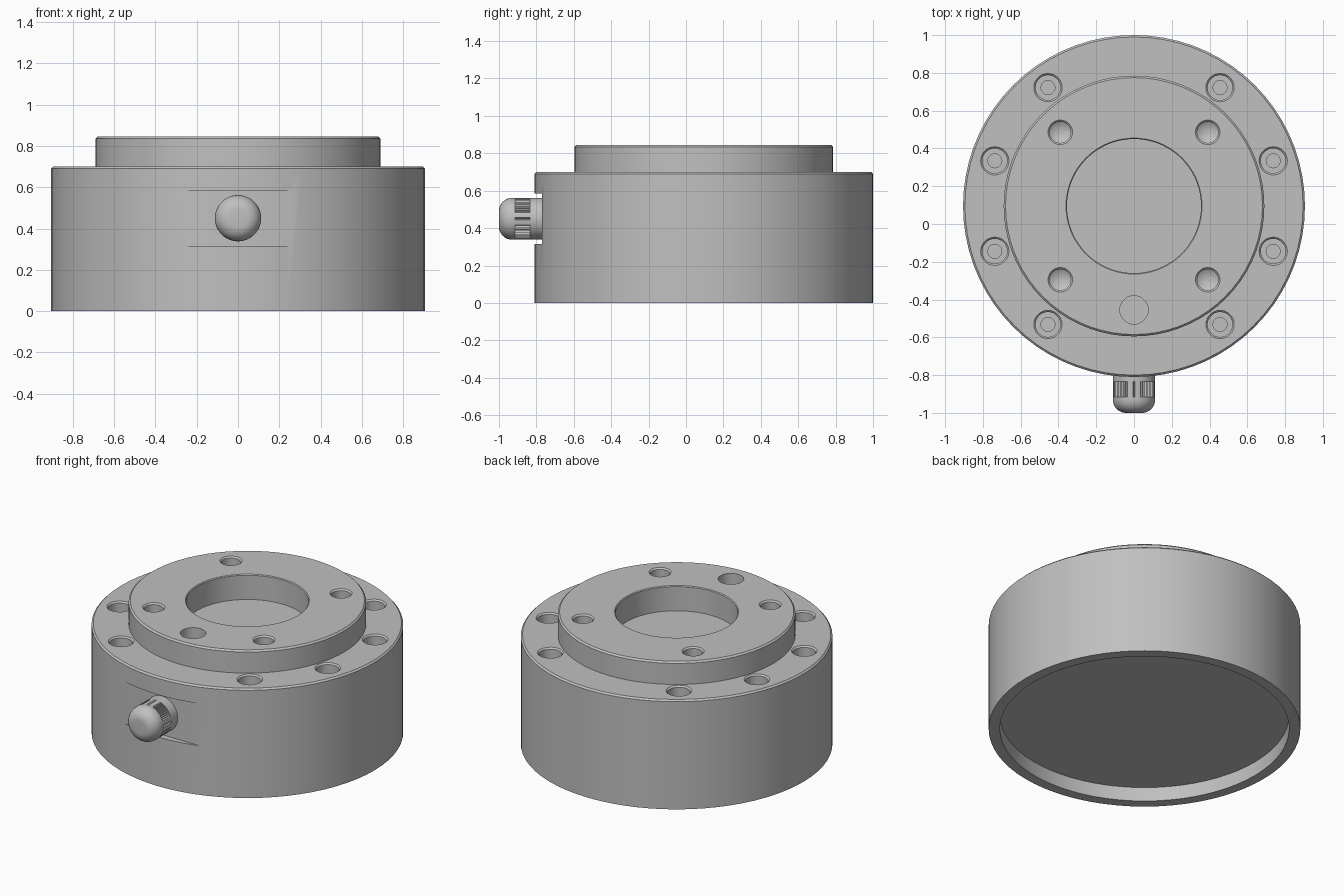
import bpy, bmesh, math
from mathutils import Matrix, Vector

if "Cube" in bpy.data.objects:
    bpy.data.objects.remove(bpy.data.objects["Cube"])

CY = 0.095          # axis of the round body
TOP, STEP = 0.845, 0.70

metal = bpy.data.materials.new("light_grey_metal")
metal.diffuse_color = (0.527, 0.527, 0.527, 1)
metal.use_nodes = True
metal.node_tree.nodes["Principled BSDF"].inputs["Base Color"].default_value = metal.diffuse_color


def lathe(bm, profile, matrix, sides):
    """Revolve (radius, height) points about z, then place with matrix."""
    rings = []
    for r, z in profile:
        if r < 1e-6:
            rings.append([bm.verts.new(matrix @ Vector((0, 0, z)))] * sides)
        else:
            rings.append([bm.verts.new(matrix @ Vector((
                r * math.cos(2 * math.pi * i / sides),
                r * math.sin(2 * math.pi * i / sides), z))) for i in range(sides)])
    for a, b in zip(rings, rings[1:]):
        for i in range(sides):
            j = (i + 1) % sides
            bm.faces.new(dict.fromkeys((a[i], a[j], b[j], b[i])))


def finish(bm, name):
    bmesh.ops.recalc_face_normals(bm, faces=bm.faces)
    mesh = bpy.data.meshes.new(name)
    bm.to_mesh(mesh)
    bm.free()
    mesh.materials.append(metal)
    obj = bpy.data.objects.new(name, mesh)
    bpy.context.collection.objects.link(obj)
    return obj


def smooth(obj):
    bpy.ops.object.select_all(action='DESELECT')
    obj.select_set(True)
    bpy.context.view_layer.objects.active = obj
    bpy.ops.object.shade_smooth_by_angle(angle=math.radians(30))


# Stepped round housing with bore on top and shallow recess below
c = 0.01
bm = bmesh.new()
lathe(bm, [(0, 0.09), (0.84, 0.09), (0.84, 0), (0.905, 0),
           (0.905, STEP - c), (0.905 - c, STEP), (0.69, STEP),
           (0.69, TOP - c), (0.69 - c, TOP), (0.36, TOP),
           (0.355, TOP - 0.005), (0.355, 0.685), (0, 0.685)],
      Matrix.Translation((0, CY, 0)), 72)
housing = finish(bm, "housing")


# Hole cutters: profile heights are relative to the drilled face
def drill(bm, profile, radius, degrees, face_z):
    a = math.radians(degrees)
    lathe(bm, profile, Matrix.Translation(
        (radius * math.cos(a), CY + radius * math.sin(a), face_z)), 28)


bm = bmesh.new()
for deg in (18, 54, 126, 162, 198, 234, 306, 342):      # counterbored screw holes
    drill(bm, [(0, 0.02), (0.075, 0.02), (0.075, 0), (0.066, -0.009), (0.066, -0.12),
               (0.037, -0.12), (0.037, -0.25), (0, -0.25)], 0.775, deg, STEP)
for deg in (45, 135, 225, 315):                          # drilled holes, conical ends
    drill(bm, [(0, 0.02), (0.065, 0.02), (0.065, 0), (0.056, -0.009),
               (0.056, -0.2), (0, -0.235)], 0.552, deg, TOP)
drill(bm, [(0, 0.02), (0.075, 0.02), (0.075, -0.1), (0, -0.1)], 0.55, 270, TOP)

# Flat pocket on the front for the cable gland
bmesh.ops.create_cube(bm, size=1, matrix=Matrix.Translation((0, -0.87, 0.45))
                      @ Matrix.Diagonal((0.8, 0.2, 0.27, 1)))
cutter = finish(bm, "hole_cutter")
cutter.hide_render = True
mod = housing.modifiers.new("holes", 'BOOLEAN')
mod.operation, mod.solver, mod.object = 'DIFFERENCE', 'EXACT', cutter
bpy.context.view_layer.objects.active = housing
housing.select_set(True)
bpy.ops.object.modifier_apply(modifier=mod.name)
bpy.data.objects.remove(cutter)
smooth(housing)

# Cable gland, axis pointing to the front
front = Matrix.Translation((0, -0.77, 0.45)) @ Matrix.Rotation(math.radians(90), 4, 'X')
R = 0.112

bm = bmesh.new()
lathe(bm, [(0, -0.005), (R, -0.005), (R, 0.065), (0, 0.065)], front, 48)
smooth(finish(bm, "gland_neck"))

bm = bmesh.new()
f = 0.07
dome = [(0, 0.145), (R, 0.145)]
dome += [(R - f + f * math.cos(t), 0.23 - f + f * math.sin(t))
         for t in (math.pi / 2 * k / 8 for k in range(9))]
lathe(bm, dome + [(0, 0.23)], front, 48)
smooth(finish(bm, "gland_cap"))

# Grip band with four groups of fine grooves and single grooves between
bm = bmesh.new()
n = 120
outline = []
for i in range(n):
    deg = (i * 360 / n) % 90
    groove = deg == 0 or (20 < deg < 70 and i % 2)
    a = 2 * math.pi * i / n
    r = R - 0.008 if groove else R
    outline.append((r * math.cos(a), r * math.sin(a)))
ends = [[bm.verts.new(front @ Vector((x, y, z))) for x, y in outline] for z in (0.065, 0.145)]
for i in range(n):
    j = (i + 1) % n
    bm.faces.new((ends[0][i], ends[0][j], ends[1][j], ends[1][i]))
for end in ends:
    bm.faces.new(end)
finish(bm, "gland_grip")
